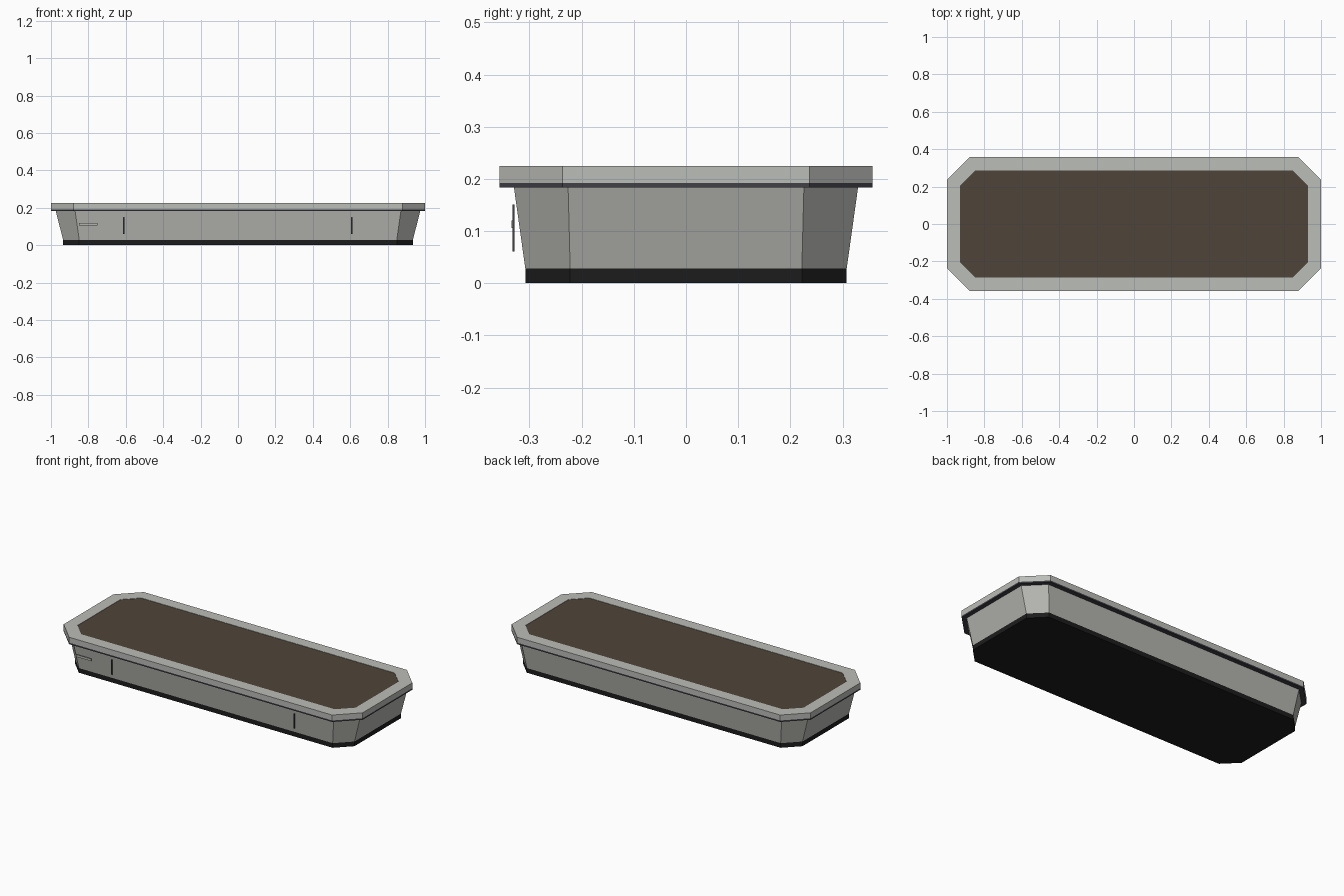
import bpy
import bmesh

cube = bpy.data.objects.get("Cube")
if cube:
    bpy.data.objects.remove(cube, do_unlink=True)


def material(name, r, g, b):
    mat = bpy.data.materials.new(name)
    mat.use_nodes = True
    mat.diffuse_color = (r, g, b, 1)
    mat.node_tree.nodes["Principled BSDF"].inputs["Base Color"].default_value = (r, g, b, 1)
    return mat


concrete = material("concrete grey", 0.46, 0.46, 0.43)
rim_grey = material("rim grey", 0.50, 0.51, 0.48)
slate = material("dark slate", 0.05, 0.05, 0.062)
black = material("base black", 0.012, 0.012, 0.012)
soil_brown = material("soil brown", 0.078, 0.06, 0.042)


def finish(name, bm, mat):
    bmesh.ops.recalc_face_normals(bm, faces=bm.faces)
    mesh = bpy.data.meshes.new(name)
    bm.to_mesh(mesh)
    bm.free()
    mesh.materials.append(mat)
    obj = bpy.data.objects.new(name, mesh)
    bpy.context.collection.objects.link(obj)
    return obj


def loft(name, mat, sections, closed=False):
    """Stack cut-corner rectangles (half x, half y, corner cut, z) into a solid or a closed frame."""
    bm = bmesh.new()
    rings = []
    for hx, hy, cut, z in sections:
        quarter = [(hx, hy - cut), (hx - cut, hy)]
        outline = quarter + [(-x, y) for x, y in reversed(quarter)]
        outline += [(-x, -y) for x, y in outline]
        rings.append([bm.verts.new((x, y, z)) for x, y in outline])
    pairs = list(zip(rings, rings[1:]))
    if closed:
        pairs.append((rings[-1], rings[0]))
    else:
        bm.faces.new(rings[0])
        bm.faces.new(rings[-1])
    for low, high in pairs:
        for i in range(len(low)):
            j = (i + 1) % len(low)
            bm.faces.new((low[i], low[j], high[j], high[i]))
    return finish(name, bm, mat)


def box(name, mat, center, size):
    bm = bmesh.new()
    bmesh.ops.create_cube(bm, size=1)
    bmesh.ops.scale(bm, vec=size, verts=bm.verts)
    bmesh.ops.translate(bm, vec=center, verts=bm.verts)
    return finish(name, bm, mat)


# Plinth and flared trough
loft("base_plinth", black, [(0.935, 0.308, 0.086, 0), (0.935, 0.308, 0.086, 0.028)])
loft("trough_body", concrete, [(0.935, 0.308, 0.086, 0.028), (0.975, 0.33, 0.104, 0.185)])

# Dark band below the rim
loft("shadow_band", slate, [(1, 0.357, 0.12, 0.183), (1, 0.357, 0.12, 0.192)])

# Rim frame around the soil
outer = (1, 0.357, 0.12)
inner = (0.93, 0.287, 0.082)
loft("rim", rim_grey, [outer + (0.192,), outer + (0.225,), inner + (0.225,), inner + (0.192,)],
     closed=True)
loft("soil", soil_brown, [inner + (0.193,), inner + (0.223,)])

# Front panel seams and small plate
for side, x in (("left", 0.608), ("right", -0.612)):
    box(f"{side}_panel_seam", slate, (x, -0.331, 0.106), (0.008, 0.004, 0.09))
box("front_plate", concrete, (-0.8, -0.332, 0.113), (0.1, 0.004, 0.014))
